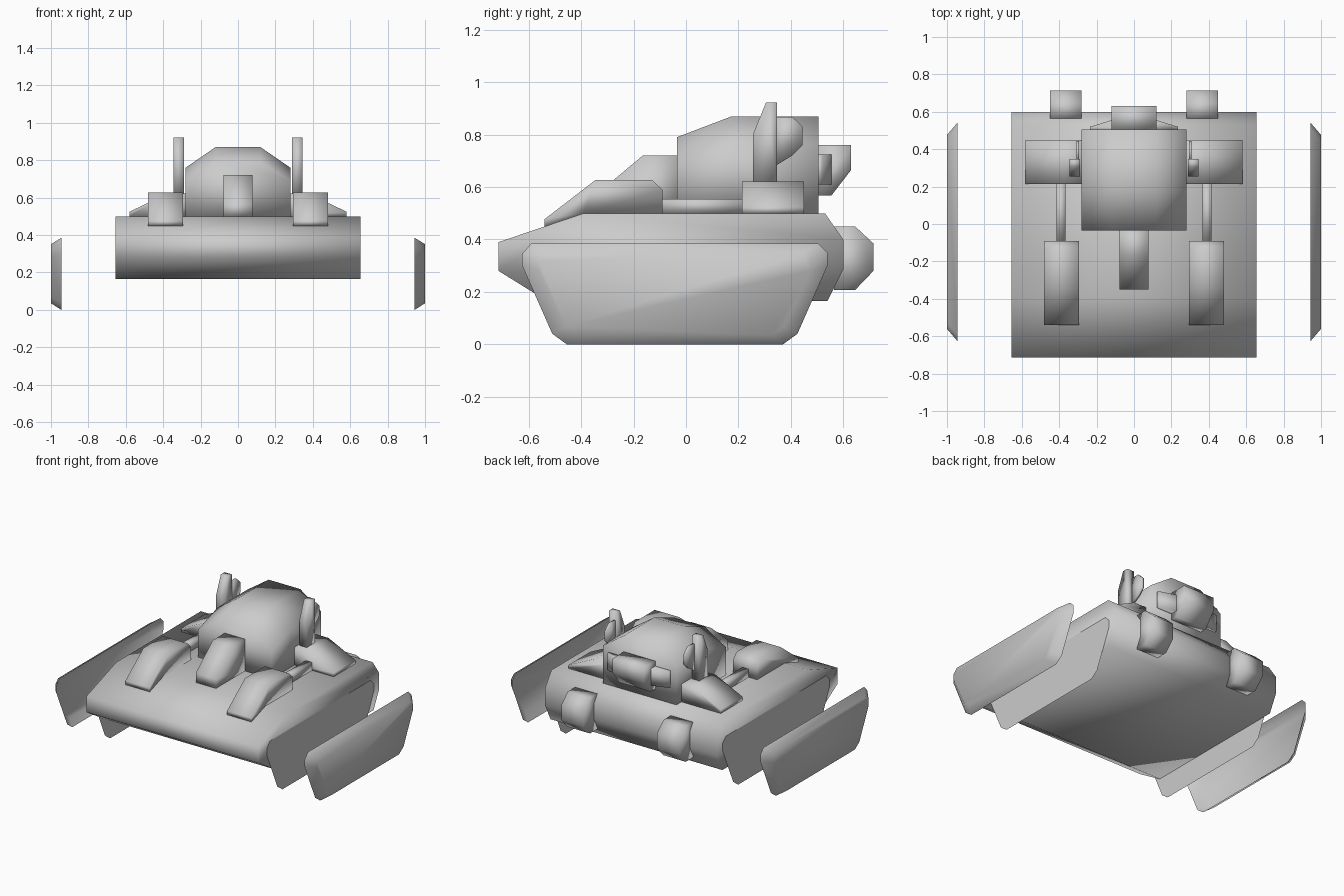
import bpy, bmesh

if "Cube" in bpy.data.objects:
    bpy.data.objects.remove(bpy.data.objects["Cube"])


def make(name, verts, faces, closed=True):
    me = bpy.data.meshes.new(name)
    me.from_pydata(verts, [], faces)
    bm = bmesh.new()
    bm.from_mesh(me)
    bmesh.ops.recalc_face_normals(bm, faces=bm.faces)
    bm.to_mesh(me)
    bm.free()
    me.shade_smooth()
    ob = bpy.data.objects.new(name, me)
    bpy.context.collection.objects.link(ob)
    return ob


def loft(name, a, b, cap_a=True, cap_b=True):
    """Skin between two matching outlines, with optional end caps."""
    n = len(a)
    faces = [(i, (i + 1) % n, (i + 1) % n + n, i + n) for i in range(n)]
    if cap_a:
        faces.append(tuple(range(n))[::-1])
    if cap_b:
        faces.append(tuple(range(n, 2 * n)))
    return make(name, list(a) + list(b), faces)


def slab(name, prof, x0, x1):
    """Side (y, z) profile extruded across x."""
    return loft(name, [(x0, y, z) for y, z in prof], [(x1, y, z) for y, z in prof])


def mirrored(ob):
    m = ob.modifiers.new("mirror", 'MIRROR')
    m.use_mirror_merge = False
    return ob


# Hull
slab("hull", [(-.715, .39), (-.39, .5), (.53, .5), (.6, .4), (.6, .285),
              (.54, .165), (-.53, .165), (-.715, .28)], -.655, .655)

# Track side covers: bevelled open outer shell and flat inner plate
track = [(-.59, .385), (.505, .385), (.54, .35), (.54, .3), (.425, .04),
         (.37, 0), (-.455, 0), (-.51, .04), (-.625, .3), (-.625, .345)]
cy, cz = -.0425, .196
inset = [(cy + (y - cy) * .89, cz + (z - cz) * .82) for y, z in track]
mirrored(loft("track_outer_cover", [(.945, y, z) for y, z in track],
              [(1.0, y, z) for y, z in inset], cap_a=False))
mirrored(make("track_inner_plate", [(.657, y, z) for y, z in track],
              [tuple(range(len(track)))]))

# Turret with sloped front roof and chamfered sides
front = [(-.28, .5), (-.28, .69), (-.12, .79), (.12, .79), (.28, .69), (.28, .5)]
back = [(-.28, .5), (-.28, .76), (-.12, .87), (.12, .87), (.28, .76), (.28, .5)]
rings = [(-.035, front), (.175, back), (.505, back)]
verts = [(x, y, z) for y, ring in rings for x, z in ring]
faces = [(r * 6 + i, r * 6 + (i + 1) % 6, r * 6 + 6 + (i + 1) % 6, r * 6 + 6 + i)
         for r in range(2) for i in range(6)]
faces += [tuple(range(6))[::-1], tuple(range(12, 18))]
make("turret", verts, faces)

# Turret front housing
slab("turret_front_housing", [(-.35, .5), (-.35, .565), (-.165, .72),
                              (-.02, .72), (-.02, .5)], -.077, .077)

# Turret rear box and its side wings
slab("turret_rear_box", [(.5, .76), (.63, .76), (.63, .665), (.555, .568),
                         (.5, .568)], -.12, .12)
wing = [(-.235, .5), (-.235, .52), (-.12, .555), (.12, .555), (.235, .52), (.235, .5)]
loft("turret_rear_wings", [(x, y, .61) for x, y in wing],
     [(x, y, .725) for x, y in wing])

# Front pods with rods running back
mirrored(slab("front_pod", [(-.54, .449), (-.54, .477), (-.345, .627), (-.13, .627),
                            (-.09, .59), (-.09, .499), (-.39, .499)], .295, .48))
mirrored(slab("pod_rod", [(-.1, .5), (-.1, .555), (.225, .555), (.225, .5)], .367, .415))

# Sloped shoulder boxes beside the turret
shoulder = [(.24, .5), (.58, .5), (.58, .525), (.375, .622), (.24, .622)]
mirrored(loft("shoulder_box", [(x, .213, z) for x, z in shoulder],
              [(x, .45, z) for x, z in shoulder]))

# Upright masts with thin rear fins
mirrored(slab("mast", [(.255, .61), (.255, .8), (.305, .922), (.347, .922),
                       (.347, .61)], .29, .345))
mirrored(slab("mast_fin", [(.34, .68), (.405, .72), (.445, .76), (.445, .83),
                           (.405, .868), (.34, .868)], .293, .308))

# Rear exhaust drums
mirrored(slab("rear_drum", [(.565, .45), (.645, .45), (.715, .385), (.715, .28),
                            (.645, .207), (.565, .207)], .28, .45))
